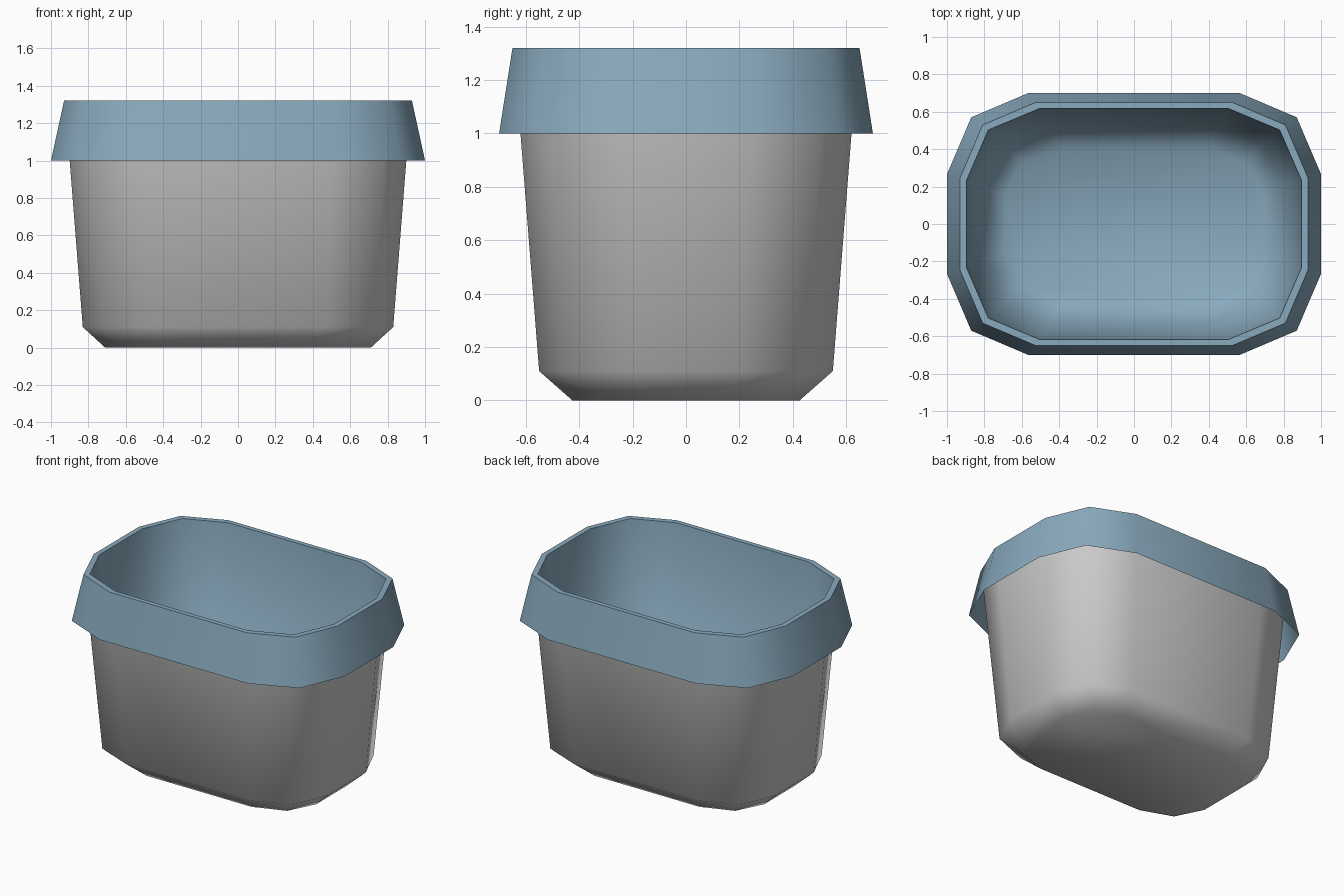
import bpy, bmesh, math

cube = bpy.data.objects.get("Cube")
if cube:
    bpy.data.objects.remove(cube, do_unlink=True)


def material(name, color):
    mat = bpy.data.materials.new(name)
    mat.use_nodes = True
    mat.diffuse_color = (*color, 1)
    mat.node_tree.nodes["Principled BSDF"].inputs["Base Color"].default_value = (*color, 1)
    return mat


blue = material("dusty_blue", (0.25, 0.40, 0.51))
grey = material("light_grey", (0.6, 0.6, 0.6))

# Rounded-rectangle outline: one quarter, in fractions of the half width and depth
QUARTER = [(1, 0.38), (0.87, 0.815), (0.565, 1)]


def ring(bm, half_x, half_y, z):
    back = QUARTER[::-1]
    pts = QUARTER + [(-x, y) for x, y in back]
    pts += [(-x, -y) for x, y in QUARTER] + [(x, -y) for x, y in back]
    return [bm.verts.new((x * half_x, y * half_y, z)) for x, y in pts]


def loft(name, levels, mat, cap_first=False, cap_last=False):
    """Skin a stack of outlines, each given as half width, half depth, height."""
    bm = bmesh.new()
    rings = [ring(bm, *level) for level in levels]
    for low, high in zip(rings, rings[1:]):
        for i in range(len(low)):
            j = (i + 1) % len(low)
            bm.faces.new((low[i], low[j], high[j], high[i]))
    if cap_first:
        bm.faces.new(rings[0][::-1])
    if cap_last:
        bm.faces.new(rings[-1])
    mesh = bpy.data.meshes.new(name)
    bm.to_mesh(mesh)
    bm.free()
    mesh.materials.append(mat)
    obj = bpy.data.objects.new(name, mesh)
    bpy.context.collection.objects.link(obj)
    bpy.ops.object.select_all(action="DESELECT")
    obj.select_set(True)
    bpy.context.view_layer.objects.active = obj
    bpy.ops.object.shade_smooth_by_angle(angle=math.radians(60))
    return obj


# Tapered outer tub, running up inside the hollow rim
loft("tub_shell", [(0.71, 0.425, 0), (0.83, 0.55, 0.11), (0.925, 0.645, 1.318)],
     grey, cap_first=True)

# Flared skirt, open underneath, with the flat lip on top
loft("rim", [(1, 0.70, 1.0), (0.93, 0.65, 1.32), (0.895, 0.617, 1.32)], blue)

# Inner wall and floor
loft("tub_lining", [(0.895, 0.617, 1.32), (0.80, 0.52, 0.125), (0.69, 0.405, 0.035)],
     blue, cap_last=True)
